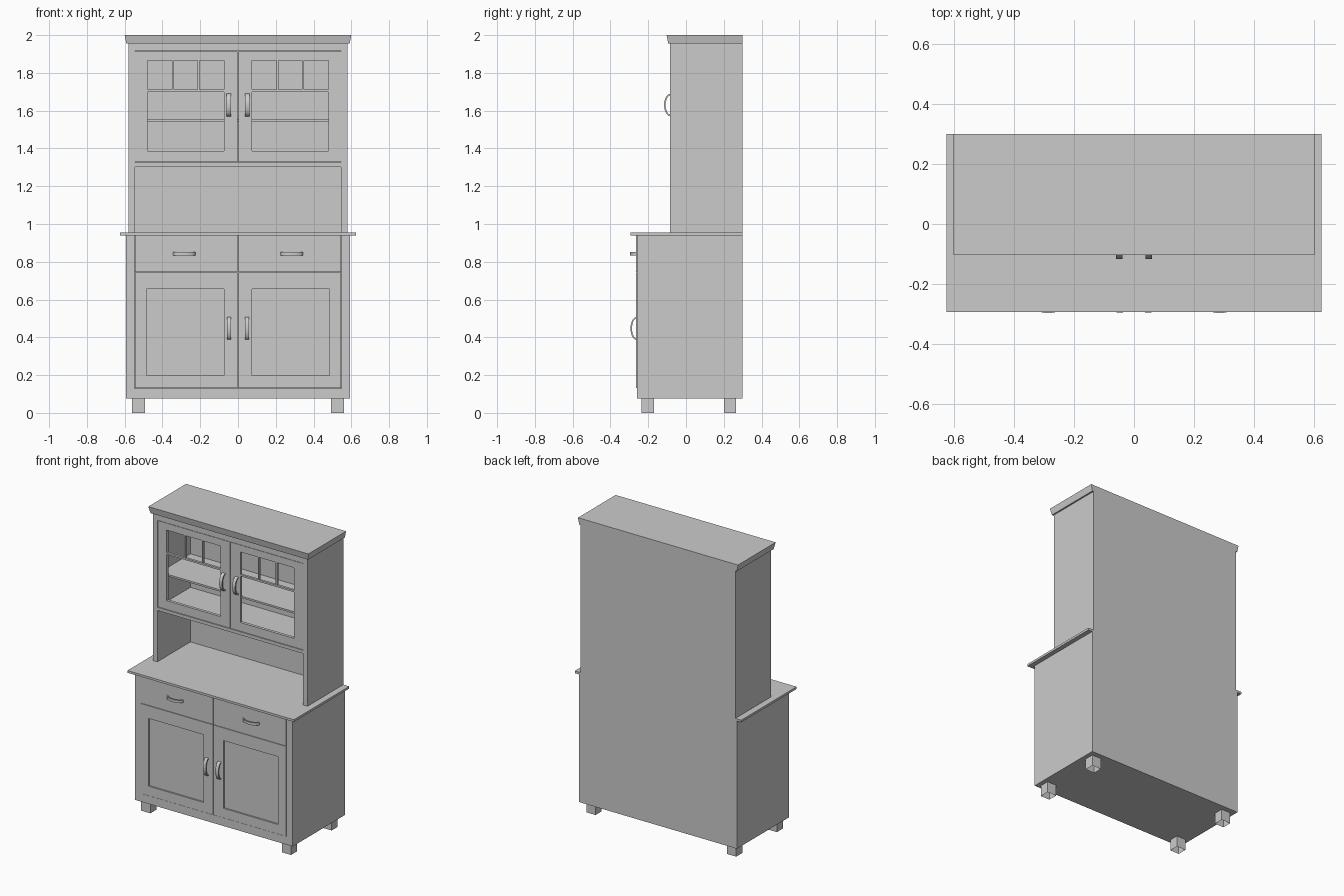
import bpy, bmesh, math

if "Cube" in bpy.data.objects:
    bpy.data.objects.remove(bpy.data.objects["Cube"])


def finish(bm, name, smooth=False):
    bmesh.ops.recalc_face_normals(bm, faces=bm.faces)
    mesh = bpy.data.meshes.new(name)
    bm.to_mesh(mesh)
    bm.free()
    ob = bpy.data.objects.new(name, mesh)
    bpy.context.collection.objects.link(ob)
    if smooth:
        bpy.context.view_layer.objects.active = ob
        ob.select_set(True)
        bpy.ops.object.shade_smooth_by_angle(angle=math.radians(40))
        ob.select_set(False)
    return ob


def box(name, x0, x1, y0, y1, z0, z1):
    bm = bmesh.new()
    bmesh.ops.create_cube(bm, size=1)
    for v in bm.verts:
        v.co.x = x1 if v.co.x > 0 else x0
        v.co.y = y1 if v.co.y > 0 else y0
        v.co.z = z1 if v.co.z > 0 else z0
    return finish(bm, name)


def frame(name, outer, inner, y0, y1):
    """Rectangular frame; outer and inner are (x0, x1, z0, z1)."""
    bm = bmesh.new()

    def loop(r, y):
        a, b, c, d = r
        return [bm.verts.new(p) for p in ((a, y, c), (b, y, c), (b, y, d), (a, y, d))]
    loops = [loop(outer, y0), loop(inner, y0), loop(inner, y1), loop(outer, y1)]
    for k in range(4):
        p, q = loops[k], loops[(k + 1) % 4]
        for i in range(4):
            j = (i + 1) % 4
            bm.faces.new((p[i], p[j], q[j], q[i]))
    return finish(bm, name)


def handle(name, x, y, z, depth, vertical, width=0.022, half=0.06, n=14):
    """Bowed crescent grip standing out from the front at y."""
    bm = bmesh.new()
    rings = []
    for i in range(n + 1):
        a = math.pi * i / n
        ring = []
        for s, (h, d) in ((-1, (half, depth)), (1, (half, depth)),
                          (1, (half - 0.009, depth - 0.008)), (-1, (half - 0.009, depth - 0.008))):
            u, w = h * math.cos(a), s * width / 2
            yy = y - d * math.sin(a)
            co = (x + w, yy, z + u) if vertical else (x + u, yy, z + w)
            ring.append(bm.verts.new(co))
        rings.append(ring)
    for p, q in zip(rings, rings[1:]):
        for i in range(4):
            j = (i + 1) % 4
            bm.faces.new((p[i], p[j], q[j], q[i]))
    bm.faces.new(rings[0])
    bm.faces.new(rings[-1])
    return finish(bm, name, True)


def span(s, a, b):
    """Mirror an x range to side s."""
    return (a, b) if s > 0 else (-b, -a)


# Base cabinet and worktop
box("base_cabinet", -0.592, 0.592, -0.25, 0.30, 0.075, 0.94)
box("worktop", -0.624, 0.624, -0.293, 0.30, 0.94, 0.955)
# Face frame around doors, flush with the cabinet front
frame("base_face_frame", (-0.592, 0.592, 0.075, 0.94), (-0.547, 0.547, 0.13, 0.938), -0.26, -0.25)

# Hutch carcass: back, roof, floor, shelf
box("hutch_back", -0.58, 0.58, 0.27, 0.30, 0.955, 1.955)
box("hutch_roof", -0.546, 0.546, -0.084, 0.27, 1.915, 1.955)
box("hutch_floor", -0.546, 0.546, -0.084, 0.27, 1.303, 1.325)
box("hutch_shelf", -0.546, 0.546, -0.055, 0.27, 1.54, 1.552)

# Cornice with slanted front and sides, flat back
cornice = box("cornice", -0.6, 0.6, -0.103, 0.30, 1.955, 2.0)
for v in cornice.data.vertices:
    if v.co.z < 1.97:
        v.co.x *= 0.985
        if v.co.y < 0:
            v.co.y = -0.094

for s, side in ((-1, "left"), (1, "right")):
    # Feet, open underneath
    for y0, y1, where in ((-0.235, -0.17, "front"), (0.2, 0.265, "back")):
        foot = box(f"{where}_{side}_foot", *span(s, 0.493, 0.562), y0, y1, 0, 0.075)
        bm = bmesh.new()
        bm.from_mesh(foot.data)
        low = [f for f in bm.faces if all(v.co.z < 0.01 for v in f.verts)]
        bmesh.ops.delete(bm, geom=low, context='FACES_ONLY')
        bm.to_mesh(foot.data)
        bm.free()

    # Hutch side wall
    box(f"hutch_{side}_side", *span(s, 0.546, 0.58), -0.084, 0.27, 0.955, 1.955)

    # Drawer front and lower panelled door
    box(f"{side}_drawer", *span(s, 0.003, 0.544), -0.264, -0.25, 0.745, 0.938)
    frame(f"{side}_lower_door", (*span(s, 0.003, 0.544), 0.133, 0.742),
          (*span(s, 0.075, 0.485), 0.197, 0.656), -0.264, -0.25)
    box(f"{side}_door_panel", *span(s, 0.075, 0.485), -0.253, -0.249, 0.197, 0.656)

    # Upper window door with glazing bars
    frame(f"{side}_window_door", (*span(s, 0.003, 0.544), 1.328, 1.912),
          (*span(s, 0.075, 0.479), 1.387, 1.865), -0.082, -0.062)
    box(f"{side}_cross_bar", *span(s, 0.075, 0.479), -0.08, -0.064, 1.699, 1.711)
    for i, x in enumerate((0.21, 0.344)):
        box(f"{side}_glazing_bar_{i + 1}", *span(s, x - 0.005, x + 0.005), -0.08, -0.064, 1.711, 1.865)

    # Handles
    handle(f"{side}_window_handle", s * 0.049, -0.081, 1.63, 0.035, True)
    handle(f"{side}_door_handle", s * 0.047, -0.263, 0.447, 0.031, True)
    handle(f"{side}_drawer_handle", s * 0.285, -0.263, 0.843, 0.033, False, 0.018)
